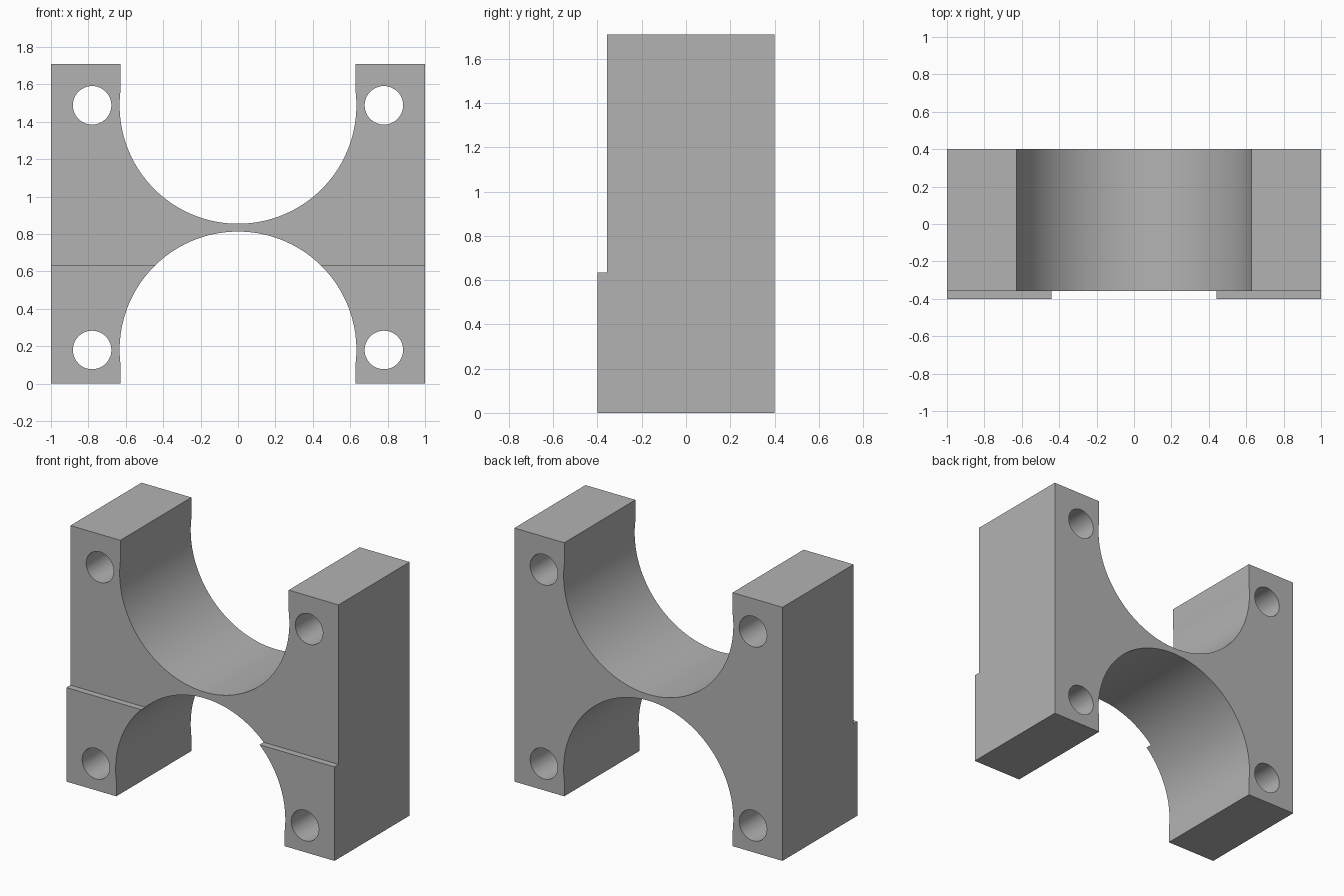
import bpy
import bmesh
import math
from mathutils import Matrix

if "Cube" in bpy.data.objects:
    bpy.data.objects.remove(bpy.data.objects["Cube"], do_unlink=True)

HEIGHT, DEPTH, STEP_Y, STEP_Z = 1.71, 0.4, -0.357, 0.634
HOLE_X, HOLE_R, BORE_R, SLOT_HALF = 0.78, 0.103, 0.633, 0.628
LOW_Z = 0.18
HIGH_Z = HEIGHT - 0.222

grey = bpy.data.materials.new("plain grey")
grey.use_nodes = True
colour = (0.45, 0.45, 0.45, 1)
grey.diffuse_color = colour
grey.node_tree.nodes["Principled BSDF"].inputs["Base Color"].default_value = colour


def add_object(name, bm):
    bmesh.ops.recalc_face_normals(bm, faces=bm.faces)
    mesh = bpy.data.meshes.new(name)
    bm.to_mesh(mesh)
    bm.free()
    mesh.materials.append(grey)
    obj = bpy.data.objects.new(name, mesh)
    bpy.context.collection.objects.link(obj)
    return obj


def prism(name, points, direction):
    """Extrude a closed outline along a direction."""
    bm = bmesh.new()
    face = bm.faces.new([bm.verts.new(p) for p in points])
    new = bmesh.ops.extrude_face_region(bm, geom=[face])["geom"]
    bmesh.ops.translate(bm, vec=direction,
                        verts=[v for v in new if isinstance(v, bmesh.types.BMVert)])
    return add_object(name, bm)


def hole_cutter(x, z):
    bm = bmesh.new()
    bmesh.ops.create_cone(bm, cap_ends=True, segments=48, radius1=HOLE_R,
                          radius2=HOLE_R, depth=2,
                          matrix=Matrix.Translation((x, 0, z)) @ Matrix.Rotation(math.pi / 2, 4, 'X'))
    return add_object("hole_cutter", bm)


def saddle_cutter(z, side):
    """Round bore that opens into a straight slot above (side 1) or below (-1)."""
    tangent = math.acos(SLOT_HALF / BORE_R)
    steps = 96
    outline = [(SLOT_HALF, z + side), (-SLOT_HALF, z + side)]
    for i in range(steps + 1):
        a = math.pi - tangent + (math.pi + 2 * tangent) * i / steps
        outline.append((BORE_R * math.cos(a), z + side * BORE_R * math.sin(a)))
    return prism("saddle_cutter", [(x, -1, h) for x, h in outline], (0, 2, 0))


# Block with a thicker lower front
profile = [(-DEPTH, 0), (DEPTH, 0), (DEPTH, HEIGHT), (STEP_Y, HEIGHT),
           (STEP_Y, STEP_Z), (-DEPTH, STEP_Z)]
bracket = prism("double_saddle_bracket", [(-1, y, z) for y, z in profile], (2, 0, 0))

# Upper and lower saddles, and the four bolt holes
cutters = [saddle_cutter(HIGH_Z, 1), saddle_cutter(LOW_Z, -1)]
cutters += [hole_cutter(s * HOLE_X, z) for s in (-1, 1) for z in (LOW_Z, HIGH_Z)]
for cutter in cutters:
    mod = bracket.modifiers.new("cut", 'BOOLEAN')
    mod.operation = 'DIFFERENCE'
    mod.solver = 'EXACT'
    mod.object = cutter
    cutter.hide_render = True

# Bake the cuts and drop the cutters
bpy.ops.object.select_all(action='DESELECT')
bpy.context.view_layer.objects.active = bracket
bracket.select_set(True)
for mod in list(bracket.modifiers):
    bpy.ops.object.modifier_apply(modifier=mod.name)
for cutter in cutters:
    bpy.data.objects.remove(cutter, do_unlink=True)

bpy.ops.object.shade_smooth_by_angle(angle=math.radians(30))
